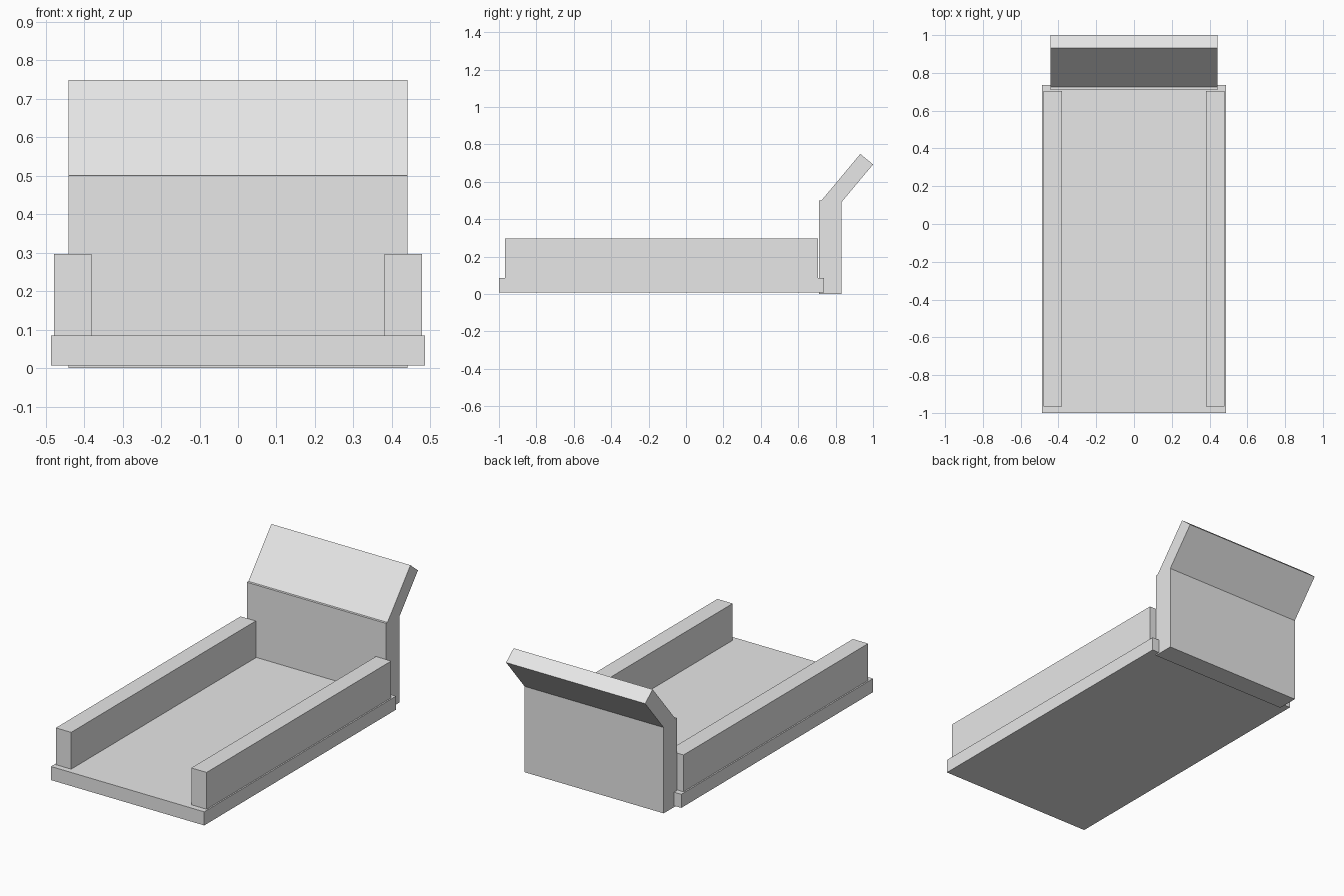
import bpy
import bmesh

cube = bpy.data.objects.get("Cube")
if cube:
    bpy.data.objects.remove(cube, do_unlink=True)

# Single plain grey material
grey = bpy.data.materials.new("plain_grey")
grey.use_nodes = True
colour = (0.8, 0.8, 0.8, 1)
grey.diffuse_color = colour
grey.node_tree.nodes["Principled BSDF"].inputs["Base Color"].default_value = colour


def extrude_profile(name, profile, x0, x1):
    """Extrude a closed (y, z) outline along x."""
    bm = bmesh.new()
    face = bm.faces.new([bm.verts.new((x0, y, z)) for y, z in profile])
    result = bmesh.ops.extrude_face_region(bm, geom=[face])
    moved = [v for v in result["geom"] if isinstance(v, bmesh.types.BMVert)]
    bmesh.ops.translate(bm, verts=moved, vec=(x1 - x0, 0, 0))
    bmesh.ops.recalc_face_normals(bm, faces=bm.faces)
    mesh = bpy.data.meshes.new(name)
    bm.to_mesh(mesh)
    bm.free()
    mesh.materials.append(grey)
    obj = bpy.data.objects.new(name, mesh)
    bpy.context.collection.objects.link(obj)
    return obj


def box(name, x0, x1, y0, y1, z0, z1):
    return extrude_profile(name, [(y0, z0), (y1, z0), (y1, z1), (y0, z1)], x0, x1)


# Flat base slab
box("base_slab", -0.486, 0.486, -1.0, 0.737, 0.007, 0.085)

# Side rails standing on the slab
for side, x0, x1 in (("left", 0.381, 0.478), ("right", -0.478, -0.381)):
    box(side + "_rail", x0, x1, -0.967, 0.705, 0.085, 0.296)

# Upright end board with its top leaning backwards
end_profile = [(0.71, 0), (0.832, 0), (0.832, 0.492), (1.0, 0.693),
               (0.932, 0.749), (0.724, 0.5), (0.71, 0.5)]
extrude_profile("end_board", end_profile, -0.441, 0.441)
